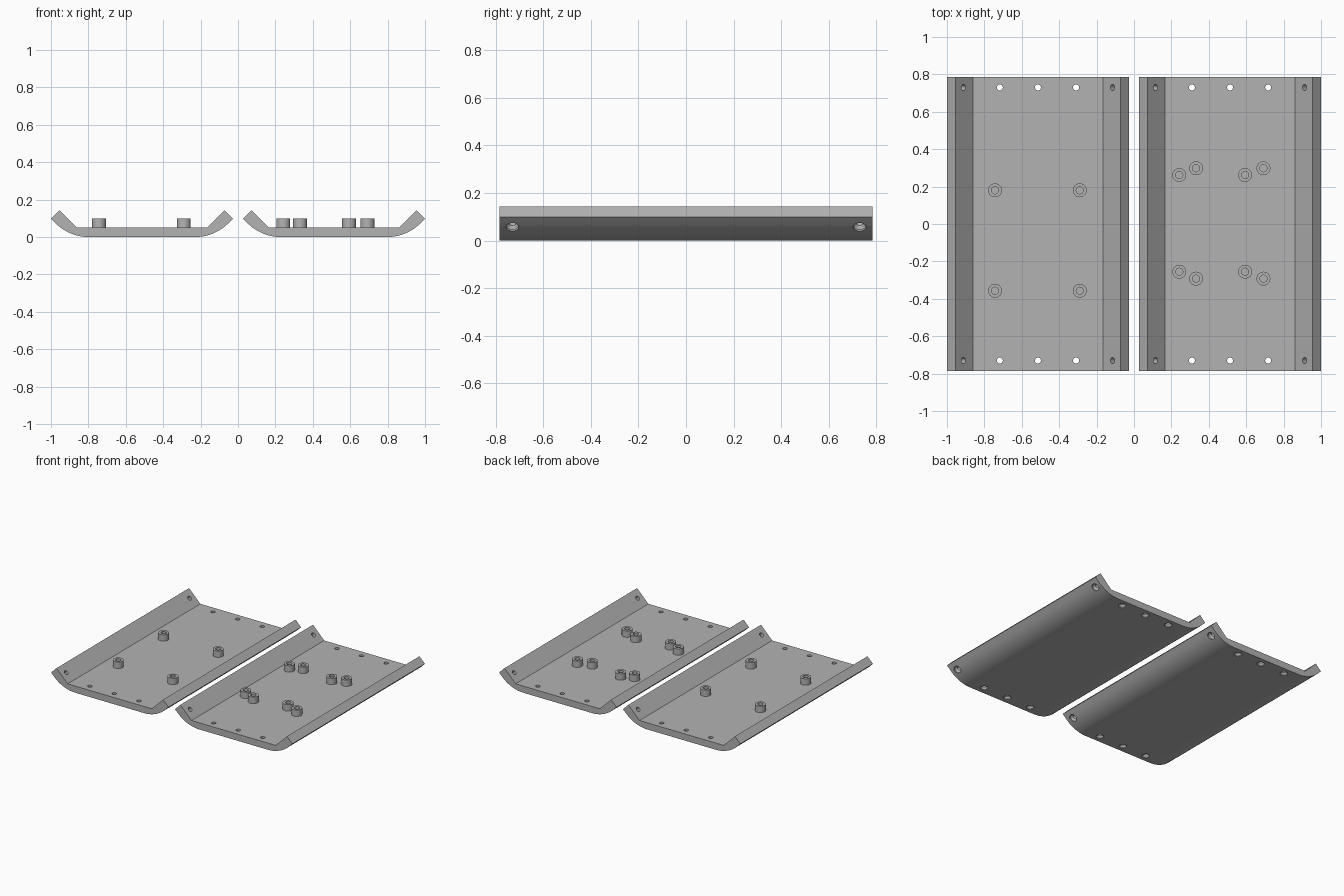
import bpy, bmesh, math
from mathutils import Matrix, Vector

if "Cube" in bpy.data.objects:
    bpy.data.objects.remove(bpy.data.objects["Cube"])

CX, HALF, LENGTH = 0.5135, 0.4865, 1.57    # plate centre offset, half width, depth
FLOOR, TOP = 0.05, 0.098                   # inner floor and standoff top

grey = bpy.data.materials.new("plain_grey")
grey.diffuse_color = (0.45, 0.45, 0.45, 1)
grey.use_nodes = True
grey.node_tree.nodes["Principled BSDF"].inputs["Base Color"].default_value = grey.diffuse_color


def finish(bm, name):
    bmesh.ops.recalc_face_normals(bm, faces=bm.faces)
    mesh = bpy.data.meshes.new(name)
    bm.to_mesh(mesh)
    bm.free()
    obj = bpy.data.objects.new(name, mesh)
    bpy.context.collection.objects.link(obj)
    mesh.materials.append(grey)
    return obj


def smooth(obj):
    bpy.ops.object.select_all(action='DESELECT')
    obj.select_set(True)
    bpy.context.view_layer.objects.active = obj
    bpy.ops.object.shade_smooth_by_angle(angle=math.radians(30))


def lathe(bm, profile, matrix, closed=False, sides=32):
    """Revolve (radius, height) points around z, then place with matrix."""
    rings = []
    for r, h in profile:
        rings.append([bm.verts.new(matrix @ Vector((r * math.cos(a), r * math.sin(a), h)))
                      for a in (2 * math.pi * i / sides for i in range(sides))])
    pairs = list(zip(rings, rings[1:]))
    for a, b in pairs:
        for i in range(sides):
            j = (i + 1) % sides
            bm.faces.new((a[i], a[j], b[j], b[i]))
    bm.faces.new(rings[0])
    bm.faces.new(rings[-1])


def plate_profile():
    """Half section: 45 degree lip, rounded underside, flat floor."""
    radius, q = 0.25, math.radians(45)
    start = HALF - 0.025 - radius * math.sin(q)
    half = [(start + radius * math.sin(q * i / 12), radius * (1 - math.cos(q * i / 12)))
            for i in range(13)]
    half += [(HALF, 0.098), (HALF - 0.045, 0.143), (HALF - 0.138, FLOOR)]
    return half + [(-x, z) for x, z in reversed(half)]


def tray(cx, name):
    # bent plate extruded along y
    bm = bmesh.new()
    face = bm.faces.new([bm.verts.new((cx + x, -LENGTH / 2, z)) for x, z in plate_profile()])
    ext = bmesh.ops.extrude_face_region(bm, geom=[face])
    bmesh.ops.translate(bm, vec=(0, LENGTH, 0),
                        verts=[v for v in ext["geom"] if isinstance(v, bmesh.types.BMVert)])
    plate = finish(bm, name)

    # countersunk screw holes along both ends
    bm = bmesh.new()
    for y in (-0.73, 0.73):
        for dx in (-0.204, 0, 0.204):
            lathe(bm, [(0.027, -0.02), (0.027, 0.004), (0.016, 0.018), (0.016, 0.08)],
                  Matrix.Translation((cx + dx, y, 0)))
        for s in (-1, 1):
            m = (Matrix.Translation((cx + s * (HALF - 0.088), y, 0.1))
                 @ Matrix.Rotation(-s * math.pi / 4, 4, 'Y'))
            lathe(bm, [(0.027, -0.12), (0.027, -0.05), (0.016, -0.036), (0.016, 0.04)], m)
    cutter = finish(bm, name + "_hole_cutter")
    cutter.hide_render = True
    mod = plate.modifiers.new("holes", 'BOOLEAN')
    mod.operation, mod.solver, mod.object = 'DIFFERENCE', 'EXACT', cutter
    bpy.context.view_layer.objects.active = plate
    bpy.ops.object.modifier_apply(modifier=mod.name)
    bpy.data.objects.remove(cutter)
    smooth(plate)


def standoffs(points, name):
    # hollow round posts with a blind bore
    bm = bmesh.new()
    for x, y in points:
        lathe(bm, [(0.037, FLOOR - 0.005), (0.037, TOP), (0.019, TOP), (0.019, FLOOR + 0.002)],
              Matrix.Translation((x, y, 0)))
    smooth(finish(bm, name))


tray(-CX, "left_tray")
tray(CX, "right_tray")
standoffs([(x, y) for x in (-0.743, -0.29) for y in (-0.357, 0.18)], "left_standoffs")
standoffs([(x, y) for x in (0.242, 0.594) for y in (-0.255, 0.262)]
          + [(x, y) for x in (0.332, 0.692) for y in (-0.292, 0.298)], "right_standoffs")
